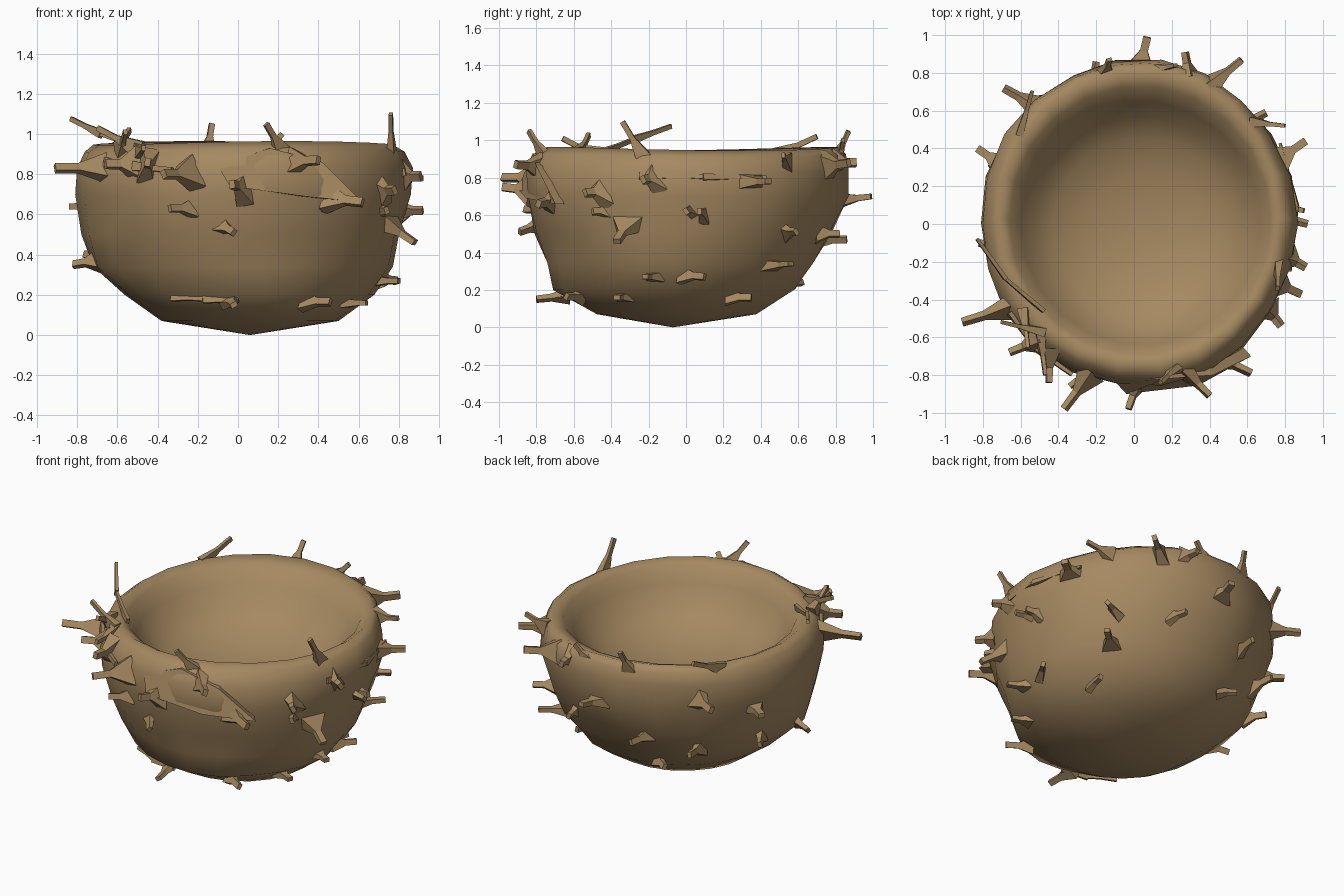
import bpy, bmesh, math, random
from mathutils import Vector

if "Cube" in bpy.data.objects:
    bpy.data.objects.remove(bpy.data.objects["Cube"])

random.seed(4)
brown = bpy.data.materials.new("straw brown")
brown.diffuse_color = (0.38, 0.25, 0.12, 1)
brown.use_nodes = True
brown.node_tree.nodes["Principled BSDF"].inputs["Base Color"].default_value = brown.diffuse_color

# Bowl cross-sections: z, left, right, front, back
OUTER = [(0.07, -.38, .50, -.48, .38), (0.20, -.57, .67, -.71, .58),
         (0.34, -.72, .77, -.74, .69), (0.50, -.77, .81, -.81, .78),
         (0.70, -.81, .86, -.86, .87), (0.84, -.81, .86, -.86, .87),
         (0.92, -.77, .82, -.81, .86)]
INNER = [(0.955, -.72, .77, -.75, .82), (0.92, -.66, .72, -.69, .73),
         (0.83, -.60, .67, -.64, .65), (0.73, -.53, .60, -.58, .57),
         (0.65, -.43, .50, -.48, .46), (0.58, -.24, .32, -.30, .26)]
SIDES = 22


def ring_point(row, a):
    z, l, r, f, b = row
    return Vector(((l + r) / 2 + (r - l) / 2 * math.cos(a),
                   (f + b) / 2 + (b - f) / 2 * math.sin(a), z))


def wall_point(a, z):
    """Point on the outer wall at an angle and height."""
    z = min(max(z, OUTER[0][0]), OUTER[-1][0])
    for lo, hi in zip(OUTER, OUTER[1:]):
        if z <= hi[0]:
            t = (z - lo[0]) / (hi[0] - lo[0])
            return ring_point(lo, a).lerp(ring_point(hi, a), t)


def finish(name, bm, smooth):
    bmesh.ops.recalc_face_normals(bm, faces=bm.faces)
    me = bpy.data.meshes.new(name)
    bm.to_mesh(me)
    bm.free()
    me.materials.append(brown)
    for p in me.polygons:
        p.use_smooth = smooth
    ob = bpy.data.objects.new(name, me)
    bpy.context.collection.objects.link(ob)


# Woven bowl: outer wall, rounded rim and shallow hollow as one closed skin
bm = bmesh.new()
rings = []
for row in OUTER + INNER:
    ring = []
    for i in range(SIDES):
        a = math.tau * i / SIDES
        p = ring_point(row, a)
        if row[0] > 0.15 and row in OUTER:
            k = 1 + 0.012 * math.sin(5 * a + 9 * row[0])
            p.x, p.y = p.x * k, p.y * k
        if row[0] > 0.8:
            p.z += 0.010 * math.sin(2 * a - 2.2)
        ring.append(bm.verts.new(p))
    rings.append(ring)
for r0, r1 in zip(rings, rings[1:]):
    for i in range(SIDES):
        j = (i + 1) % SIDES
        bm.faces.new((r0[i], r0[j], r1[j], r1[i]))
for ring, c in ((rings[0], (.06, -.07, 0)), (rings[-1], (.05, -.02, .555))):
    v = bm.verts.new(c)
    for i in range(SIDES):
        bm.faces.new((ring[i], ring[(i + 1) % SIDES], v))
finish("nest_bowl", bm, True)


def twig(bm, root, tip, width, end):
    """Broad tent-shaped root narrowing quickly into a thin square stick."""
    d = (tip - root).normalized()
    out = Vector((root.x, root.y, 0.15)).normalized()
    side = d.cross(out)
    if side.length < 0.3:
        side = d.cross(Vector((0, 0, 1)))
    side.normalize()
    up = side.cross(d)
    loops = []
    for t, w, h in ((0, width, width * .5), (.55, end, end * .8), (1, end, end * .7)):
        c = root.lerp(tip, t)
        loops.append([bm.verts.new(c + side * sx * w + up * sy * h)
                      for sx, sy in ((-1, -1), (1, -1), (1, 1), (-1, 1))])
    for a, b in zip(loops, loops[1:]):
        for i in range(4):
            j = (i + 1) % 4
            bm.faces.new((a[i], a[j], b[j], b[i]))
    bm.faces.new(loops[0])
    bm.faces.new(loops[-1])


def twigs(name, specs, width, end):
    """Each spec: tip x, y, z, root angle offset, rise from root to tip."""
    bm = bmesh.new()
    for x, y, z, turn, rise in specs:
        a = math.atan2(y - .01, x - .02) + turn
        root = wall_point(a, z - rise)
        root.x, root.y = root.x * .96, root.y * .96
        twig(bm, root, Vector((x, y, z)), width * random.uniform(.8, 1.2), end)
    finish(name, bm, False)


# Twigs rising over the rim
twigs("rim_twigs", [
    (-.13, .87, 1.05, .06, .14), (.14, -.84, 1.05, .12, .14),
    (.22, .84, 1.00, .1, .10), (.76, -.34, 1.10, .14, .20),
    (-.54, .70, 1.02, .28, .09), (-.70, -.52, 1.03, .20, .10),
    (-.56, -.66, 1.01, -.2, .10), (-.47, -.80, .93, -.2, .03),
    (.80, .52, .92, .12, .04)], .05, .014)

# Large splayed stubs round the upper wall
twigs("upper_stubs", [
    (.07, .99, .70, .04, .02), (.57, .87, .88, .07, .02),
    (.27, .91, .88, -.08, .0), (-.69, .72, .76, -.05, 0),
    (-.83, .40, .64, .03, 0), (-.91, -.52, .83, .05, 0),
    (-.66, -.68, .85, .06, 0), (-.45, -.84, .86, -.12, .02),
    (-.37, -.98, .80, .06, 0), (-.03, -.98, .75, .05, .02),
    (.40, -.91, .87, -.08, .01), (.62, -.79, .66, -.1, -.02),
    (.91, .44, .78, -.04, 0), (.91, -.23, .79, .05, 0),
    (.88, -.37, .46, .03, -.10), (.78, -.54, .72, .06, 0)], .08, .021)

# Small stubs on the middle and lower wall
twigs("lower_stubs", [
    (.92, .0, .62, .05, 0), (.90, .07, .62, .06, .02),
    (.80, -.22, .27, .1, 0), (.79, .10, .27, -.1, -.01),
    (.74, -.50, .62, .08, 0), (.64, -.37, .16, .05, 0),
    (.55, .35, .16, -.06, 0), (.68, .56, .34, .06, .01),
    (.70, .59, .51, .06, 0), (.28, .82, .50, -.08, 0),
    (-.20, .86, .47, .08, 0), (-.50, .68, .40, .08, .02),
    (-.28, .62, .24, -.1, 0), (-.76, .32, .40, .08, 0),
    (-.82, -.10, .35, .04, -.02), (-.34, -.86, .63, .08, 0),
    (-.02, -.89, .51, -.1, -.04), (-.02, -.80, .15, -.12, -.02),
    (.46, -.64, .165, -.08, 0)], .05, .018)


# Long sticks lying flat along the wall
def stick(bm, points, w):
    for p, q in zip(points, points[1:]):
        twig(bm, p, q, w, w * .55)


bm = bmesh.new()
for a0, z0, a1, z1, w in ((-.30, .81, .50, .80, .018), (-2.25, .19, -1.66, .17, .022),
                          (-2.55, .86, -2.0, .82, .025)):
    pts = []
    for t in (0, .5, 1):
        p = wall_point(a0 + (a1 - a0) * t, z0 + (z1 - z0) * t)
        p.x, p.y = p.x * (1 + .02 * t), p.y * (1 + .02 * t)
        pts.append(p)
    stick(bm, pts, w)
# Thin stick crossing the left rim
stick(bm, [Vector((-.48, -.46, .93)), Vector((-.68, -.29, 1.0)),
           Vector((-.83, -.08, 1.075))], .022)
finish("wall_sticks", bm, False)

# Flat splinter peeling off the front, thin at its far end
bm = bmesh.new()
sheet = [(-.10, -.835, .84), (.16, -.82, .93), (.42, -.80, .86),
         (.62, -.70, .66), (.34, -.855, .69), (-.04, -.90, .74)]
front = [bm.verts.new(p) for p in sheet]
back = [bm.verts.new((x * .93, y * .93, z)) for x, y, z in sheet]
bm.faces.new(front)
bm.faces.new(back[::-1])
for i in range(len(sheet)):
    j = (i + 1) % len(sheet)
    bm.faces.new((front[i], front[j], back[j], back[i]))
finish("front_splinter", bm, False)
